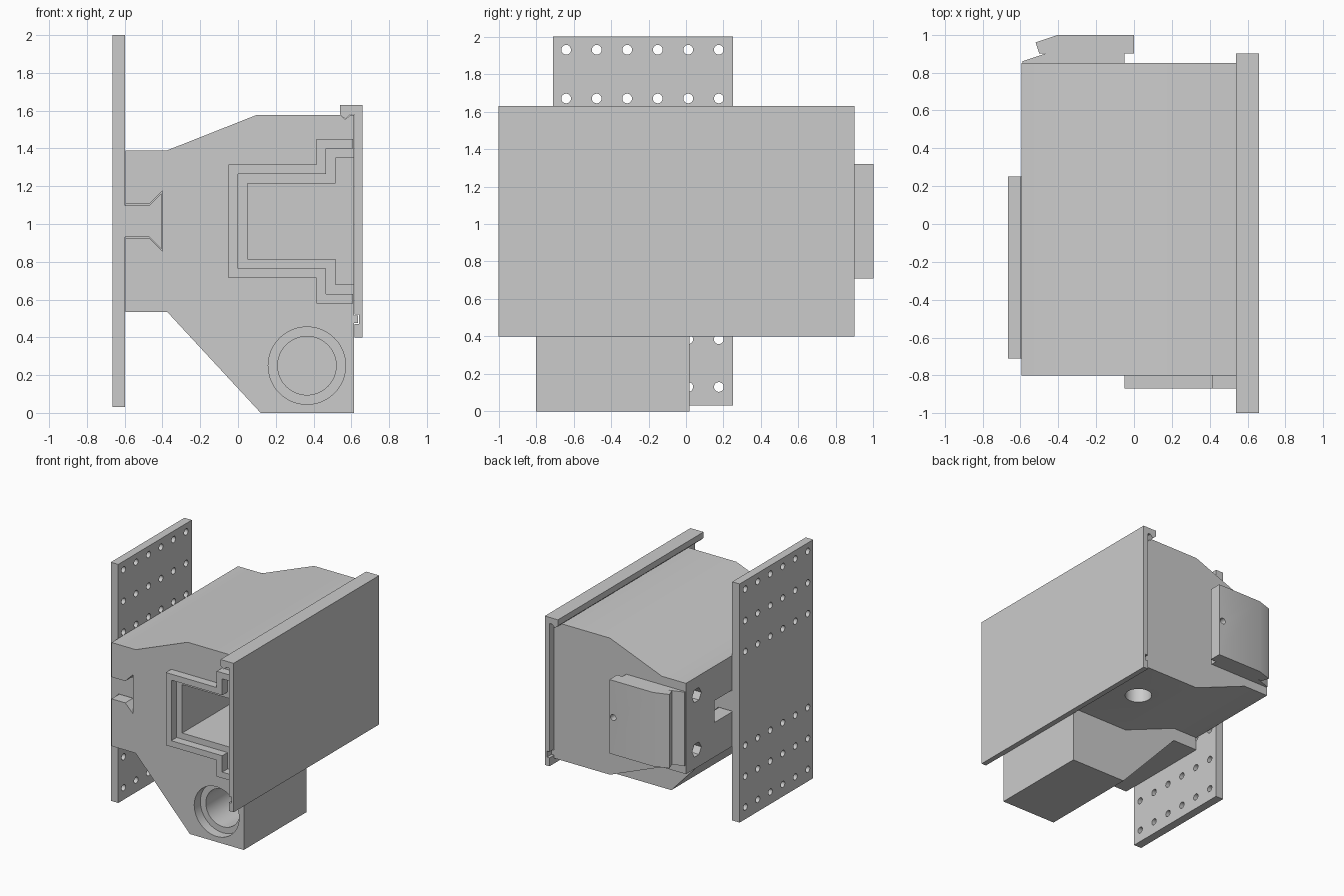
import bpy, bmesh, math
from mathutils import Matrix, Vector

if "Cube" in bpy.data.objects:
    bpy.data.objects.remove(bpy.data.objects["Cube"], do_unlink=True)

gray = bpy.data.materials.new("plain gray")
gray.use_nodes = True
gray.diffuse_color = (0.6, 0.6, 0.6, 1)
gray.node_tree.nodes["Principled BSDF"].inputs["Base Color"].default_value = (0.6, 0.6, 0.6, 1)


def finish(name, bm):
    bmesh.ops.recalc_face_normals(bm, faces=bm.faces)
    mesh = bpy.data.meshes.new(name)
    bm.to_mesh(mesh)
    bm.free()
    mesh.materials.append(gray)
    obj = bpy.data.objects.new(name, mesh)
    bpy.context.collection.objects.link(obj)
    return obj


def prism(name, profile, start, end, axis="y"):
    """Extrude an (x, z) profile along y, or an (x, y) profile along z."""
    bm = bmesh.new()
    place = (lambda a, b: (a, start, b)) if axis == "y" else (lambda a, b: (a, b, start))
    face = bm.faces.new([bm.verts.new(place(a, b)) for a, b in profile])
    top = bmesh.ops.extrude_face_region(bm, geom=[face])["geom"]
    d = end - start
    shift = Vector((0, d, 0)) if axis == "y" else Vector((0, 0, d))
    bmesh.ops.translate(bm, verts=[v for v in top if isinstance(v, bmesh.types.BMVert)], vec=shift)
    return finish(name, bm)


def rods(centers, radius, depth, axis, sides=32):
    """Cylinders along one axis, all in one cutter object."""
    turn = {"x": Matrix.Rotation(math.pi / 2, 4, "Y"),
            "y": Matrix.Rotation(math.pi / 2, 4, "X"), "z": Matrix()}[axis]
    bm = bmesh.new()
    for c in centers:
        bmesh.ops.create_cone(bm, cap_ends=True, segments=sides, radius1=radius, radius2=radius,
                              depth=depth, matrix=Matrix.Translation(c) @ turn)
    return finish("cutter", bm)


def cut(obj, *cutters):
    bpy.context.view_layer.objects.active = obj
    for c in cutters:
        c.hide_render = True
        mod = obj.modifiers.new("cut", "BOOLEAN")
        mod.operation, mod.solver, mod.object = "DIFFERENCE", "EXACT", c
        bpy.ops.object.modifier_apply(modifier=mod.name)
        bpy.data.objects.remove(c, do_unlink=True)


def stepped(d, right=0.61):
    """Stepped window outline, inset by d and open on the right."""
    upper = [(right, 1.45 - d), (0.415 + d, 1.45 - d), (0.415 + d, 1.315 - d), (-0.05 + d, 1.315 - d)]
    return upper + [(x, 2.03 - z) for x, z in reversed(upper)]


def dovetail(left, gap=0):
    upper = [(left, 1.105 - gap), (-0.47, 1.105 - gap), (-0.4 - gap, 1.175 - 2 * gap)]
    return upper + [(x, 2.03 - z) for x, z in reversed(upper)]


# Housing with a locking rib on its right side
body = prism("housing", [
    (-0.595, 0.535), (-0.375, 0.535), (0.12, 0), (0.613, 0), (0.613, 0.475), (0.635, 0.475),
    (0.635, 0.515), (0.613, 0.515), (0.613, 1.578), (0.595, 1.578), (0.568, 1.553),
    (0.54, 1.578), (0.1, 1.578), (-0.375, 1.39), (-0.595, 1.39)], -0.8, 0.85)
cut(body,
    # Rear underside, behind the lower block
    prism("cutter", [(0.7, -0.1), (0.7, 0.45), (0.1, 0.45), (-0.375, 0.64), (-0.7, 0.64), (-0.7, -0.1)], 0.02, 1),
    # Chamber and dovetail slot
    prism("cutter", stepped(0.1, 0.7), -0.9, 0.7),
    prism("cutter", dovetail(-0.7), -0.9, 0.48),
    # Round port with a counterbore
    rods([(0.365, -0.8, 0.25)], 0.205, 0.16, "y", 48),
    rods([(0.365, -0.55, 0.25)], 0.155, 0.9, "y", 48),
    # Drain hole and side sockets
    rods([(0.36, 0.48, 0.6)], 0.1, 0.6, "z"),
    rods([(-0.595, 0.71, z) for z in (0.79, 1.24)], 0.06, 0.4, "x", 6))

# Raised window frame
prism("window_frame", stepped(0) + stepped(0.05)[::-1], -0.87, -0.8)

# Side cover with a top hook and a groove for the rib
prism("side_cover", [
    (0.54, 1.63), (0.66, 1.63), (0.66, 0.4), (0.617, 0.4), (0.617, 0.47), (0.64, 0.47),
    (0.64, 0.52), (0.617, 0.52), (0.617, 1.58), (0.595, 1.58), (0.568, 1.555), (0.54, 1.58)], -1, 0.9)

# Perforated mounting plate and its dovetail tongue
plate = prism("mounting_plate", [(-0.665, 0.03), (-0.597, 0.03), (-0.597, 2), (-0.665, 2)], -0.71, 0.25)
rows = (0.13, 0.385, 0.64, 1.415, 1.67, 1.93)
cut(plate, rods([(-0.63, -0.64 + 0.163 * i, z) for z in rows for i in range(6)], 0.026, 0.3, "x", 20))
prism("plate_tongue", dovetail(-0.6, 0.006), -0.71, 0.25)

# Rear door on a tapered pad
prism("door_pad", [(-0.05, 0.84), (-0.05, 0.9), (-0.47, 0.9), (-0.59, 0.86), (-0.59, 0.84)], 0.71, 1.32, "z")
door = prism("rear_door", [(0, 0.9), (0, 1), (-0.4, 1), (-0.52, 0.96), (-0.5, 0.9)], 0.71, 1.32, "z")
cut(door, rods([(-0.035, 0.95, 1.015)], 0.025, 0.3, "y", 20))

for obj in bpy.context.collection.objects:
    if obj.type == "MESH" and obj.data.materials and obj.data.materials[0] == gray:
        bpy.ops.object.select_all(action="DESELECT")
        obj.select_set(True)
        bpy.context.view_layer.objects.active = obj
        bpy.ops.object.shade_smooth_by_angle(angle=math.radians(25))
